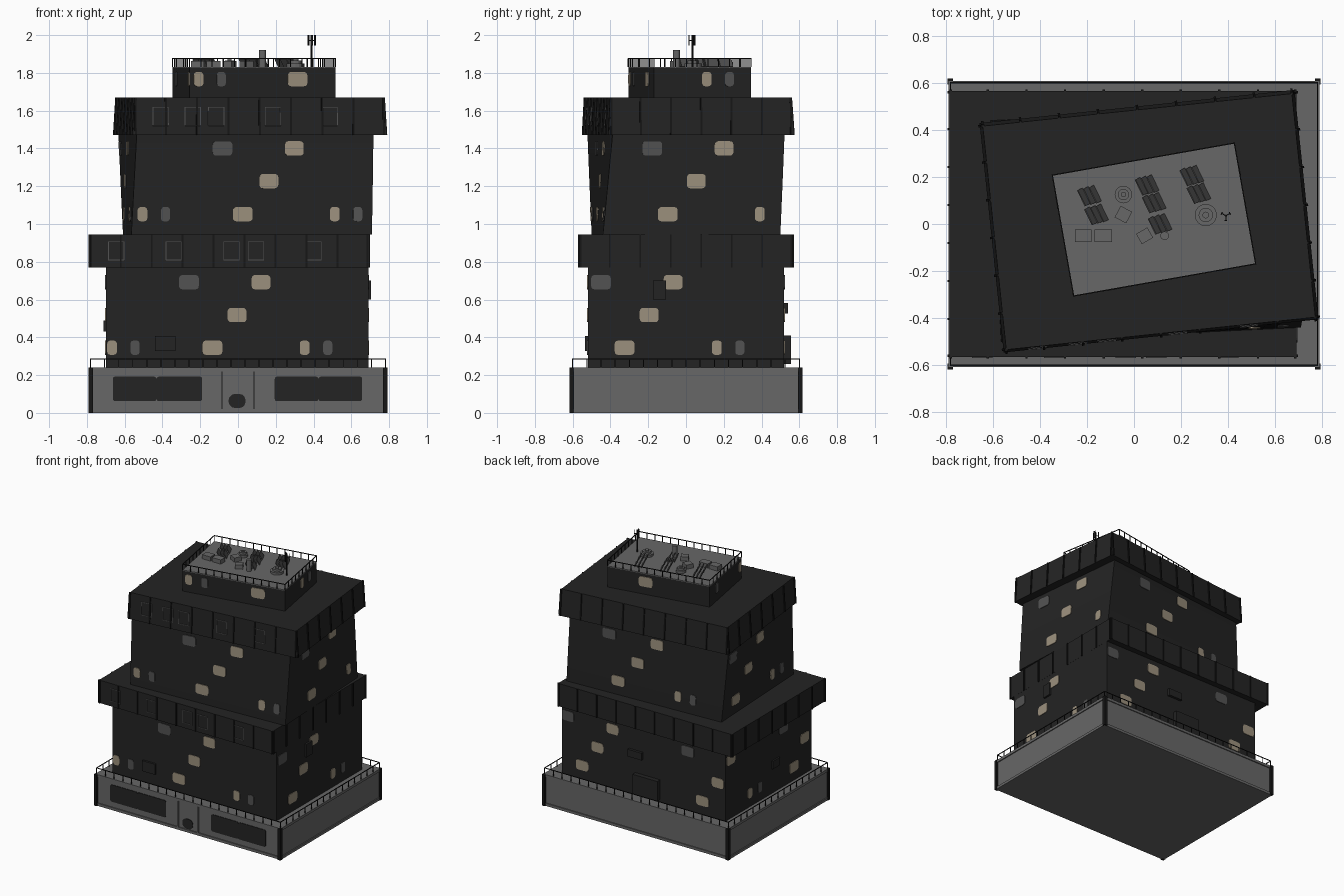
import bpy, bmesh, math
from mathutils import Matrix, Vector

if "Cube" in bpy.data.objects:
    bpy.data.objects.remove(bpy.data.objects["Cube"])


def mat(name, r, g, b):
    m = bpy.data.materials.new(name)
    m.diffuse_color = (r, g, b, 1)
    m.use_nodes = True
    m.node_tree.nodes["Principled BSDF"].inputs["Base Color"].default_value = m.diffuse_color
    return m


WALL = mat("dark_wall", 0.017, 0.017, 0.017)
GREY = mat("concrete_grey", 0.135, 0.135, 0.135)
LIT = mat("warm_window", 0.33, 0.28, 0.205)
DIM = mat("dim_window", 0.085, 0.085, 0.085)
BLACK = mat("black_trim", 0.008, 0.008, 0.008)


class Part:
    """Collects simple solids into one named object."""
    def __init__(self, name, material):
        self.name, self.material, self.bm = name, material, bmesh.new()

    def box(self, size, M):
        if not isinstance(M, Matrix):
            M = Matrix.Translation(M)
        bmesh.ops.create_cube(self.bm, size=1, matrix=M @ Matrix.Diagonal((*size, 1)))

    def cyl(self, r, h, loc, n=16, r2=None):
        bmesh.ops.create_cone(self.bm, cap_ends=True, segments=n, radius1=r,
                              radius2=r if r2 is None else r2, depth=h,
                              matrix=Matrix.Translation(loc))

    def plate(self, w, h, M, cut=0.018, t=0.004):
        # flat plate with rounded corners, standing on the plane of M
        pts = []
        for sx, sy, a0 in ((1, 1, 0), (-1, 1, 90), (-1, -1, 180), (1, -1, 270)):
            for k in range(4):
                a = math.radians(a0 + 30 * k)
                pts.append((sx * (w / 2 - cut) + cut * math.cos(a),
                            sy * (h / 2 - cut) + cut * math.sin(a)))
        lo = [self.bm.verts.new(M @ Vector((x, y, -0.004))) for x, y in pts]
        hi = [self.bm.verts.new(M @ Vector((x, y, t))) for x, y in pts]
        self.bm.faces.new(hi)
        for i in range(len(pts)):
            j = (i + 1) % len(pts)
            self.bm.faces.new((lo[i], lo[j], hi[j], hi[i]))

    def loft(self, prof, z0, z1, steps=1):
        rings = []
        for k in range(steps + 1):
            z = z0 + (z1 - z0) * k / steps
            rings.append([self.bm.verts.new((p.x, p.y, z)) for p in prof(z)])
        for a, b in zip(rings, rings[1:]):
            for i in range(4):
                j = (i + 1) % 4
                self.bm.faces.new((a[i], a[j], b[j], b[i]))
        self.bm.faces.new(rings[0][::-1])
        self.bm.faces.new(rings[-1])

    def done(self):
        me = bpy.data.meshes.new(self.name)
        bmesh.ops.recalc_face_normals(self.bm, faces=self.bm.faces[:])
        self.bm.to_mesh(me)
        me.materials.append(self.material)
        bpy.context.collection.objects.link(bpy.data.objects.new(self.name, me))


def profile(z0, z1, a, b):
    """Rectangle (cx, cy, width, depth, degrees) blended from a to b over height."""
    def f(z):
        t = (z - z0) / (z1 - z0)
        cx, cy, w, d, ang = (p + (q - p) * t for p, q in zip(a, b))
        R = Matrix.Rotation(math.radians(ang), 2)
        return [R @ Vector((sx * w / 2, sy * d / 2)) + Vector((cx, cy))
                for sx, sy in ((-1, -1), (1, -1), (1, 1), (-1, 1))]
    return f


def on_wall(prof, i, s, z):
    """Matrix at distance s along wall i: x along wall, y up, z outward."""
    def pt(zz):
        c = prof(zz)
        L = (c[(i + 1) % 4] - c[i]).length
        return c[i].lerp(c[(i + 1) % 4], s / L).to_3d() + Vector((0, 0, zz))
    c = prof(z)
    t = (c[(i + 1) % 4] - c[i]).normalized().to_3d()
    up = pt(z + 0.01) - pt(z - 0.01)
    up = (up - t * up.dot(t)).normalized()
    M = Matrix((t, up, t.cross(up))).transposed().to_4x4()
    M.translation = pt(z)
    return M


def lengths(prof, z):
    c = prof(z)
    return [(c[(i + 1) % 4] - c[i]).length for i in range(4)]


BODY = {
    "lower_tower": (0.24, 0.77, (-0.005, 0, 1.39, 1.04, 0), (-0.005, 0, 1.39, 1.04, 0), 1),
    "lower_band": (0.77, 0.945, (-0.047, 0, 1.475, 1.13, 0), (-0.047, 0, 1.475, 1.13, 0), 1),
    "upper_tower": (0.945, 1.48, (0.05, 0, 1.275, 0.94, 2.7), (0.042, 0, 1.26, 0.915, 6.1), 10),
    "upper_band": (1.47, 1.67, (0.064, 0.012, 1.345, 0.98, 6), (0.064, 0.01, 1.32, 0.955, 6), 1),
    "penthouse": (1.66, 1.825, (0.085, 0.019, 0.785, 0.521, 10), (0.085, 0.019, 0.785, 0.521, 10), 1),
}
P = {}
for name, (z0, z1, a, b, n) in BODY.items():
    P[name] = profile(z0, z1, a, b)
    part = Part(name, WALL)
    part.loft(P[name], z0, z1, n)
    part.done()

# window pattern that repeats around each tower: offset, row, width, lit
TILE = ((-0.125, 2, 0.105, 0), (0.257, 2, 0.1, 1), (0.13, 1, 0.1, 1), (0, 0, 0.105, 1),
        (0.488, 0, 0.052, 1), (0.61, 0, 0.048, 0))
lit, dim = Part("lit_windows", LIT), Part("dim_windows", DIM)
for name, rows, s0 in (("lower_tower", (0.345, 0.518, 0.692), 0.565),
                       ("upper_tower", (1.052, 1.227, 1.4), 0.585),
                       ("penthouse", (1.767,), 0.58)):
    for k in range(-1, 5):
        for off, row, w, on in TILE:
            if row >= len(rows):
                continue
            s, z = s0 + 1.02 * k + off, rows[row]
            for i, L in enumerate(lengths(P[name], z)):
                lo, hi = max(s - w / 2, 0.004), min(s + w / 2, L - 0.004)
                if hi - lo > 0.03:   # windows are cut off at the corners
                    (lit if on else dim).plate(hi - lo, 0.076, on_wall(P[name], i, (lo + hi) / 2, z),
                                               min(0.018, (hi - lo) / 3))
                s -= L
lit.done()
dim.done()

# ribs and framed openings on the two bands
ribs, frames = Part("band_ribs", BLACK), Part("band_window_frames", DIM)
for name, zc, h, xs in (("lower_band", 0.8575, 0.175, (-0.645, -0.34, -0.035, 0.095, 0.4)),
                        ("upper_band", 1.57, 0.198, (-0.41, -0.24, -0.115, 0.185, 0.485))):
    for i, L in enumerate(lengths(P[name], zc)):
        n = round(L / 0.17)
        for k in range(n + 1):
            s = min(max(L * k / n, 0.006), L - 0.006)
            ribs.box((0.01, h, 0.014), on_wall(P[name], i, s, zc))
    c = P[name](zc)
    for x in xs:
        s = (x - c[0].x) / (c[1] - c[0]).normalized().x
        M = on_wall(P[name], 0, s, zc)
        for d in (-1, 1):
            frames.box((0.004, 0.098, 0.008), M @ Matrix.Translation((d * 0.041, 0, 0)))
            frames.box((0.084, 0.004, 0.008), M @ Matrix.Translation((0, d * 0.048, 0)))
ribs.done()
frames.done()

# service boxes on the lower tower walls: wall, distance, height, w, h, depth
units = Part("wall_service_boxes", WALL)
for i, s, z, w, h, d in ((0, 0.315, 0.367, 0.11, 0.08, 0.03), (1, 0.38, 0.65, 0.07, 0.1, 0.03),
                         (2, 0.73, 0.335, 0.21, 0.15, 0.07), (2, 0.63, 0.555, 0.12, 0.055, 0.04),
                         (3, 0.6, 0.46, 0.09, 0.06, 0.025)):
    units.box((w, h, d), on_wall(P["lower_tower"], i, s, z))
units.done()

# ground floor podium
base = Part("podium", GREY)
base.box((1.56, 1.2, 0.24), (0, 0, 0.12))
base.box((1.575, 1.215, 0.02), (0, 0, 0.01))
base.box((1.575, 1.215, 0.02), (0, 0, 0.23))
for x in (-0.085, 0.085):
    base.box((0.012, 0.012, 0.2), (x, -0.602, 0.12))
base.done()
posts = Part("podium_corner_posts", BLACK)
for x in (-0.78, 0.78):
    for y in (-0.605, 0.605):
        posts.box((0.024, 0.024, 0.24), (x, y, 0.12))
posts.done()
front = profile(0, 1, (0, 0, 1.56, 1.2, 0), (0, 0, 1.56, 1.2, 0))
shop = Part("shop_openings", WALL)
for x, w in ((-0.547, 0.225), (-0.31, 0.235), (0.31, 0.225), (0.542, 0.225)):
    shop.plate(w + 0.006, 0.13, on_wall(front, 0, x + 0.78, 0.127), 0.012)
shop.plate(0.09, 0.075, on_wall(front, 0, 0.775, 0.063), 0.034)
shop.done()

# railings
def railing(name, prof, z, h, step):
    r = Part(name, BLACK)
    for i, L in enumerate(lengths(prof, z)):
        n = round(L / step)
        for k in range(n):
            r.box((0.005, h, 0.005), on_wall(prof, i, L * k / n, z + h / 2))
        r.box((L, 0.005, 0.005), on_wall(prof, i, L / 2, z + h))
    r.done()


railing("podium_railing", front, 0.24, 0.045, 0.076)
railing("roof_railing", P["penthouse"], 1.83, 0.045, 0.06)

# roof deck and equipment
deck = Part("roof_deck", GREY)
deck.loft(P["penthouse"], 1.825, 1.832)
deck.done()
kit = Part("roof_equipment", GREY)
for x, y, w, d, a in ((-0.215, -0.05, 0.07, 0.055, 0), (-0.13, -0.05, 0.075, 0.055, 0),
                      (-0.045, 0.04, 0.055, 0.055, -28), (0.045, -0.05, 0.055, 0.05, 30)):
    kit.box((w, d, 0.034), Matrix.Translation((x, y, 1.847)) @ Matrix.Rotation(math.radians(a), 4, 'Z'))
for x, y, r in ((-0.045, 0.125, 0.037), (0.305, 0.038, 0.047)):
    kit.cyl(r, 0.02, (x, y, 1.84))
    kit.cyl(r * 0.65, 0.035, (x, y, 1.848))
    kit.cyl(r * 0.3, 0.042, (x, y, 1.852))
kit.cyl(0.018, 0.09, (0.13, -0.05, 1.875))
kit.done()
slats = Part("roof_panels", DIM)
for x, y in ((-0.19, 0.12), (-0.16, 0.04), (0.055, 0.165), (0.085, 0.09), (0.11, 0.0),
             (0.245, 0.205), (0.275, 0.13)):
    for k in (-1, 0, 1):
        slats.box((0.075, 0.005, 0.045), Matrix.Translation((x + k * 0.024, y + k * 0.006, 1.852))
                  @ Matrix.Rotation(math.radians(-64), 4, 'Z') @ Matrix.Rotation(0.5, 4, 'X'))
slats.done()

# aerial mast
mast = Part("aerial_mast", BLACK)
mast.cyl(0.005, 0.17, (0.39, 0.035, 1.915), 8)
for k in range(3):
    R = Matrix.Translation((0.39, 0.035, 1.972)) @ Matrix.Rotation(math.radians(30 + 120 * k), 4, 'Z')
    mast.box((0.02, 0.004, 0.004), R @ Matrix.Translation((0.01, 0, 0)))
    mast.box((0.005, 0.012, 0.056), R @ Matrix.Translation((0.02, 0, 0)))
mast.done()
